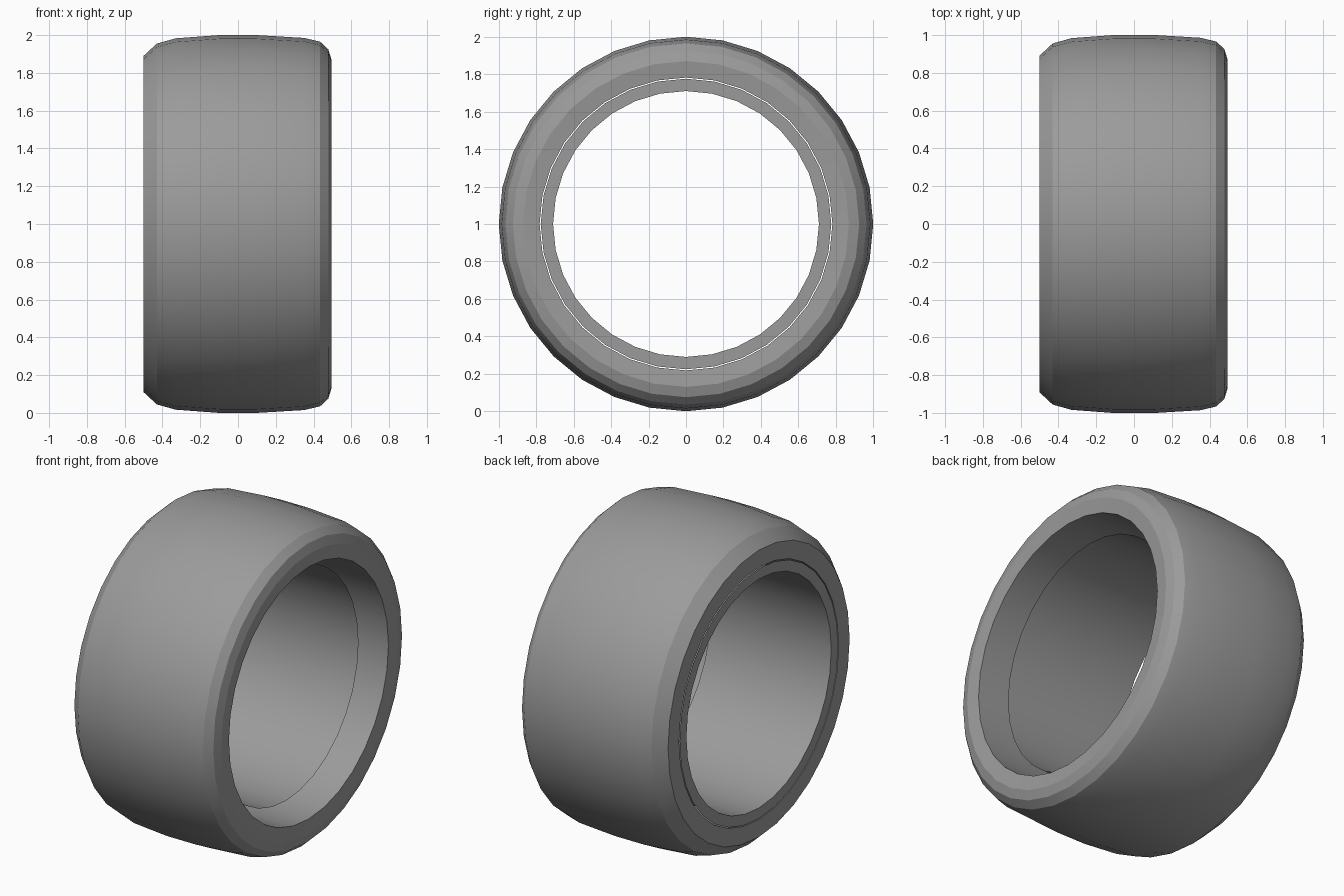
import bpy, bmesh, math

if "Cube" in bpy.data.objects:
    bpy.data.objects.remove(bpy.data.objects["Cube"])

SIDES = 32

# Dark rubber grey
rubber = bpy.data.materials.new("dark_grey")
rubber.diffuse_color = (0.33, 0.33, 0.33, 1.0)
rubber.use_nodes = True
rubber.node_tree.nodes["Principled BSDF"].inputs["Base Color"].default_value = rubber.diffuse_color


def lathe(name, profile, closed):
    """Revolve an (x, radius) profile around the wheel axle at z = 1."""
    bm = bmesh.new()
    rings = []
    for x, r in profile:
        ring = []
        for i in range(SIDES):
            a = 2 * math.pi * i / SIDES
            ring.append(bm.verts.new((x, r * math.sin(a), 1 + r * math.cos(a))))
        rings.append(ring)
    pairs = list(zip(rings, rings[1:]))
    if closed:
        pairs.append((rings[-1], rings[0]))
    for ring, nxt in pairs:
        for i in range(SIDES):
            j = (i + 1) % SIDES
            bm.faces.new((ring[i], ring[j], nxt[j], nxt[i]))
    bmesh.ops.recalc_face_normals(bm, faces=bm.faces)
    mesh = bpy.data.meshes.new(name)
    bm.to_mesh(mesh)
    bm.free()
    mesh.materials.append(rubber)
    obj = bpy.data.objects.new(name, mesh)
    bpy.context.collection.objects.link(obj)
    bpy.ops.object.select_all(action='DESELECT')
    obj.select_set(True)
    bpy.context.view_layer.objects.active = obj
    bpy.ops.object.shade_smooth_by_angle(angle=math.radians(20))
    return obj


# Tyre: crowned tread, bevelled shoulders, straight bore
lathe("tyre", [
    (-0.50, 0.782), (-0.50, 0.89), (-0.43, 0.955), (-0.33, 0.983),
    (-0.10, 1.0), (0.10, 1.0), (0.35, 0.985), (0.435, 0.965),
    (0.478, 0.925), (0.495, 0.87), (0.485, 0.782),
], True)

# Inner sleeve: open thin tube with a flat flange, small gap to the tyre
lathe("inner_sleeve", [(-0.50, 0.776), (-0.50, 0.71), (0.33, 0.71)], False)
